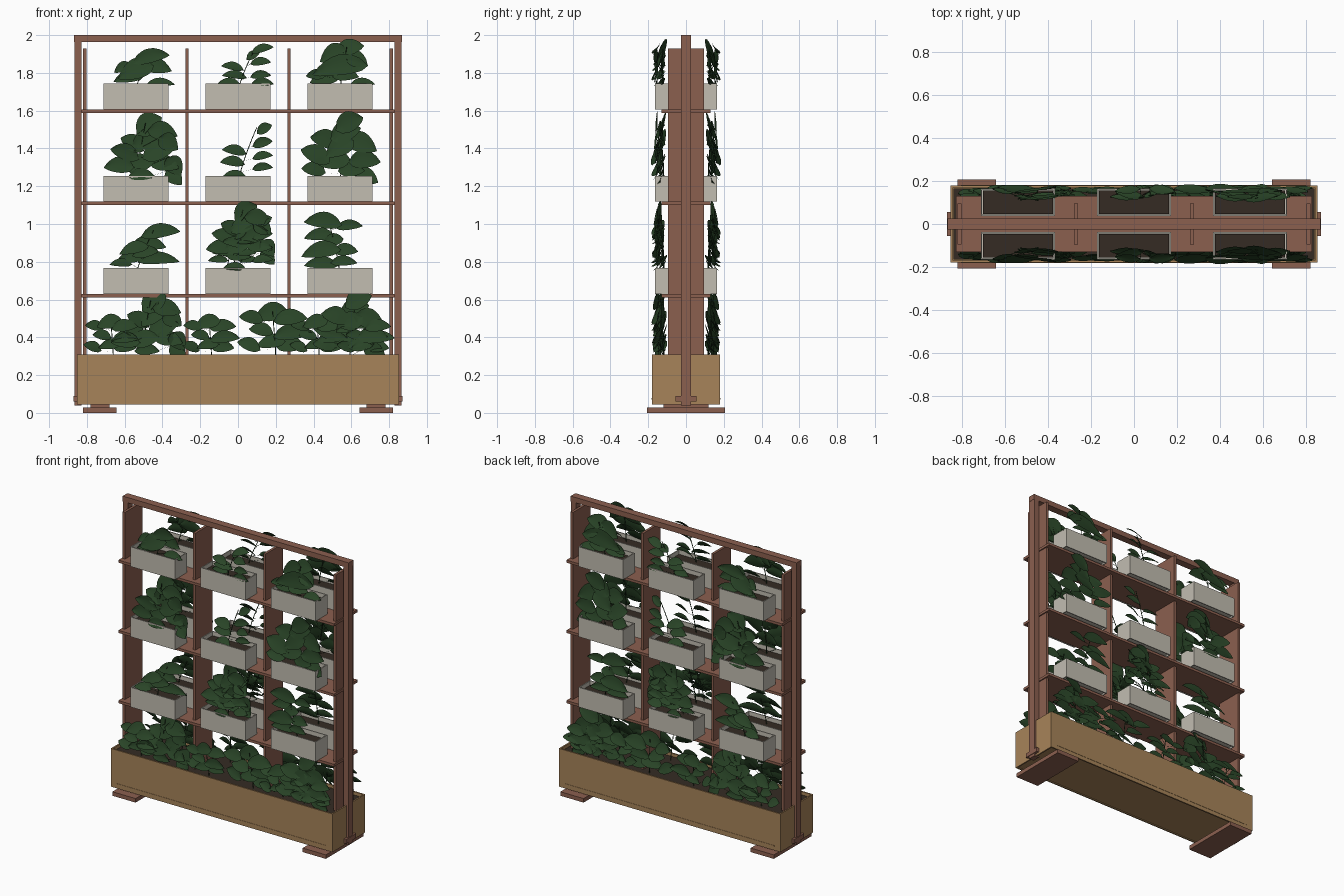
import bpy, bmesh, math, random
from mathutils import Vector

if "Cube" in bpy.data.objects:
    bpy.data.objects.remove(bpy.data.objects["Cube"])

random.seed(4)


def material(name, rgb):
    m = bpy.data.materials.new(name)
    m.diffuse_color = (*rgb, 1)
    m.use_nodes = True
    m.node_tree.nodes["Principled BSDF"].inputs["Base Color"].default_value = m.diffuse_color
    return m


WOOD = material("red_wood", (0.26, 0.115, 0.078))
TAN = material("tan_wood", (0.39, 0.23, 0.10))
CLAY = material("pale_pot", (0.54, 0.51, 0.44))
SOIL = material("soil", (0.035, 0.024, 0.017))
LEAF = material("leaf", (0.022, 0.058, 0.02))


def finish(bm, name, mat):
    me = bpy.data.meshes.new(name)
    bm.to_mesh(me)
    bm.free()
    me.materials.append(mat)
    ob = bpy.data.objects.new(name, me)
    bpy.context.collection.objects.link(ob)
    return ob


def cube(lo, hi):
    bm = bmesh.new()
    bmesh.ops.create_cube(bm, size=1)
    for v in bm.verts:
        v.co = Vector([lo[i] + (v.co[i] + 0.5) * (hi[i] - lo[i]) for i in range(3)])
    bm.normal_update()
    return bm


def box(name, lo, hi, mat):
    return finish(cube(lo, hi), name, mat)


def recess(bm, up, wall, depth):
    face = [f for f in bm.faces if f.normal.z * up > 0.9][0]
    bmesh.ops.inset_individual(bm, faces=[face], thickness=wall)
    new = bmesh.ops.extrude_discrete_faces(bm, faces=[face])["faces"]
    bmesh.ops.translate(bm, verts=new[0].verts[:], vec=(0, 0, -up * depth))


def trough(name, lo, hi, wall, mat, soil_drop, under):
    bm = cube(lo, hi)
    recess(bm, 1, wall, (hi[2] - lo[2]) * 0.8)
    bm.normal_update()
    recess(bm, -1, wall, under)
    finish(bm, name, mat)
    box(name + "_soil", (lo[0] + wall, lo[1] + wall, lo[2] + (hi[2] - lo[2]) * 0.2),
        (hi[0] - wall, hi[1] - wall, hi[2] - soil_drop), SOIL)


# outer frame, feet and lower brackets
box("top_rail", (-0.868, -0.026, 1.963), (0.868, 0.026, 2.0), WOOD)
for s, side in ((-1, "left"), (1, "right")):
    def sided(name, x0, x1, y, z0, z1):
        a, b = sorted((s * x0, s * x1))
        box(side + "_" + name, (a, -y, z0), (b, y, z1), WOOD)
    sided("post", 0.828, 0.866, 0.026, 0.04, 1.97)
    sided("bracket", 0.84, 0.87, 0.055, 0.06, 0.09)
    sided("foot", 0.642, 0.82, 0.207, 0.0, 0.028)
    sided("foot_spacer", 0.68, 0.78, 0.12, 0.026, 0.055)

# upright boards and shelves
for i, x in enumerate((-0.811, -0.27, 0.27, 0.811)):
    box(f"upright_{i}", (x - 0.009, -0.095, 0.26), (x + 0.009, 0.095, 1.93), WOOD)
SHELVES = (0.612, 1.10, 1.588)
for i, z in enumerate(SHELVES):
    box(f"shelf_{i}", (-0.828, -0.13, z), (0.828, 0.13, z + 0.018), WOOD)

# long base planter with a thin strip on each face
trough("base_planter", (-0.852, -0.18, 0.045), (0.852, 0.18, 0.31), 0.014, TAN, 0.02, 0.006)
for s in (-1, 1):
    box("planter_strip", (-0.805, s * 0.179 - 0.003, 0.072), (0.8, s * 0.179 + 0.003, 0.079), TAN)

# pots on the shelves, both sides
COLS = (-0.54, 0.0, 0.54)
for r, z in enumerate(SHELVES):
    for c, x in enumerate(COLS):
        for s in (-1, 1):
            y0, y1 = sorted((s * 0.037, s * 0.165))
            trough(f"pot_{r}_{c}", (x - 0.172, y0, z + 0.018), (x + 0.172, y1, z + 0.155),
                   0.009, CLAY, 0.028, 0.012)


# plants: leaf lists hold (x, z, length, width, angle) in hundredths
def tube(bm, pts, rad):
    rings = []
    for p in pts:
        rings.append([bm.verts.new(p + Vector((rad * math.cos(a), rad * math.sin(a), 0)))
                      for a in (0, math.tau / 3, 2 * math.tau / 3)])
    for a, b in zip(rings, rings[1:]):
        for k in range(3):
            bm.faces.new((a[k], a[(k + 1) % 3], b[(k + 1) % 3], b[k]))


def leaf(bm, c, length, width, ang, out, ky, kv):
    U = Vector((out * math.cos(ang), 0, math.sin(ang)))
    V = Vector((-U.z * out, 0, U.x * out))
    rows, n = [], 8
    for i in range(n + 1):
        t = i / n
        w = width / 2 * (0.03 + 0.97 * math.sin(math.pi * t ** 0.85) ** 0.75 if 0 < i < n else 0.03)
        row = []
        for q in (-1, -0.5, 0, 0.5, 1):
            p = c + U * (t - 0.5) * length + V * q * w
            p.y += ky * (t - 0.5) - kv * q * w / width + 0.006 * abs(q)
            p.z -= 0.1 * length * (2 * t - 1) ** 2
            row.append(bm.verts.new(p))
        rows.append(row)
    for a, b in zip(rows, rows[1:]):
        for k in range(4):
            bm.faces.new((a[k], a[k + 1], b[k + 1], b[k]))
    return c - U * 0.5 * length + Vector((0, -ky / 2, -0.1 * length))


def plant(name, x, z, leaves, k=1.0):
    bm = bmesh.new()
    k /= 100
    top = max(leaves, key=lambda l: l[1])
    tx, tz = top[0] * k * 0.7, top[1] * k

    def stem(h):
        t = min(max((h + 0.04) / (tz + 0.04), 0), 1)
        return Vector((x + tx * t ** 1.3, 0.115 + 0.02 * t, z - 0.04 + (tz + 0.04) * t))
    tube(bm, [stem(-0.04 + (tz + 0.04) * i / 5) for i in range(6)], 0.003)
    for lx, lz, ln, wd, an in leaves:
        c = Vector((x + lx * k, random.uniform(0.118, 0.158), z + lz * k))
        out = 1 if c.x >= stem(lz * k).x else -1
        base = leaf(bm, c, ln * k, wd * k * 1.1, math.radians(an) * out, out,
                    random.uniform(-0.02, 0.025), random.uniform(0.01, 0.05))
        tube(bm, [stem(lz * k - 0.03), base], 0.0018)
    # mirrored copy for the back of the stand
    geo = bmesh.ops.duplicate(bm, geom=bm.verts[:] + bm.edges[:] + bm.faces[:])["geom"]
    for g in geo:
        if isinstance(g, bmesh.types.BMVert):
            g.co.y *= -1
    bmesh.ops.reverse_faces(bm, faces=[g for g in geo if isinstance(g, bmesh.types.BMFace)])
    for f in bm.faces:
        f.smooth = True
    finish(bm, name, LEAF)


BUSH_LOW = [(8, 15, 20, 7, 12), (0, 8, 20, 10, 20), (10, 10, 18, 8, -10), (-4, 4, 16, 6, 10),
            (13, 1, 15, 4, 0), (-7, 9, 10, 5, 25), (4, 13, 13, 7, 30)]
BUSH_WIDE = [(13, 20, 21, 7, 8), (7, 13.5, 18, 7, -5), (-1, 11, 16, 6, 15), (-3, 6, 15, 6, 10),
             (12, 5.5, 22, 6, 0), (-8, 3, 12, 4, 0), (5, 9, 14, 6, 10)]
BUSH_LEFT = [(-9, 25.5, 20, 8, -5), (5, 23, 14, 5, 5), (-11, 18, 16, 6, 5), (3, 10, 13, 6, 0),
             (-10, 10, 21, 8, 10), (-10, 3, 18, 6, 0), (-4, 15, 12, 6, 15), (2, 4, 14, 5, 0)]
BUSH_TOP = [(5, 19.5, 16, 8, 15), (-3, 16, 16, 10, 20), (0, 10, 30, 10, 10), (-13, 5, 10, 5, 0),
            (-8, 3.5, 16, 7, 10), (9, 13, 12, 8, -20), (3, 5, 14, 6, 0), (12, 1, 13, 4, 0)]
DENSE = [(7, 28, 16, 11, 35), (14, 24, 16, 9, -10), (6, 20, 18, 9, 25), (12, 14, 18, 10, 20),
         (-6, 13, 16, 8, -20), (15, 7, 16, 8, -10), (20, 0, 11, 8, -40), (-9, 6, 16, 8, 0),
         (2, 7, 16, 9, 15), (17, 18, 12, 9, -30), (-2, 18, 14, 8, -30), (20, 6, 12, 9, -50),
         (3, 1, 14, 6, 0)]
DENSE_RIGHT = [(5, 29, 16, 10, 25), (3, 24, 17, 10, 20), (11, 18, 18, 10, -20), (-8, 20, 16, 9, -15),
               (-13, 12, 17, 9, -25), (-3, 9, 17, 10, 10), (13, 9, 17, 9, 0), (-14, 4, 13, 7, -10),
               (14, 0, 13, 8, -20), (0, 16, 17, 10, 30), (6, 4, 14, 8, 0)]
SPARSE_LOW = [(13, 19, 12, 4, 15), (12, 12, 11, 4, 5), (-3, 9.5, 12, 4, -10), (-2, 5, 13, 4, -5),
              (12, 5, 11, 4, 5), (-5, 1, 12, 4, 0), (13, 1, 12, 4, 0), (8, 15.5, 8, 4, 30)]
SPARSE = [(14, 25.5, 9, 5, 30), (13, 18, 11, 5, 15), (-2, 14, 13, 5, -10), (-3, 8, 13, 5, -5),
          (13, 11, 11, 4, 10), (13, 5, 11, 4, 5), (-2, 1, 12, 4, 0)]
SPRIG = [(-10, 15, 10, 5, -10), (-2, 17, 14, 7, 15), (6, 15, 14, 6, 5), (-6, 10, 10, 5, -10),
         (7, 9, 16, 6, 5), (-11, 4, 10, 5, -20), (-2, 5, 12, 5, 10), (6, 4, 12, 6, 0)]

RIMS = [z + 0.155 for z in SHELVES]
GRID = ((BUSH_WIDE, SPARSE, BUSH_LEFT), (DENSE, SPARSE, DENSE_RIGHT), (BUSH_LOW, SPARSE_LOW, BUSH_TOP))
for r, row in enumerate(GRID):
    for c, leaves in enumerate(row):
        plant(f"plant_{r}_{c}", COLS[c], RIMS[r], leaves)
plant("plant_0_1_extra", -0.02, RIMS[0] + 0.06, DENSE, 0.88)
plant("plant_0_1_side", -0.06, RIMS[0] + 0.04, SPARSE_LOW, 0.9)

# plants growing in the base planter
for i, (x, k) in enumerate(((-0.66, 1), (-0.14, 1), (0.2, 1.3), (0.43, 1), (0.68, 1))):
    plant(f"base_sprig_{i}", x, 0.315, SPRIG, k)
plant("base_bush_left", -0.51, 0.33, DENSE, 0.95)
plant("base_bush_right", 0.59, 0.33, DENSE_RIGHT, 0.95)
